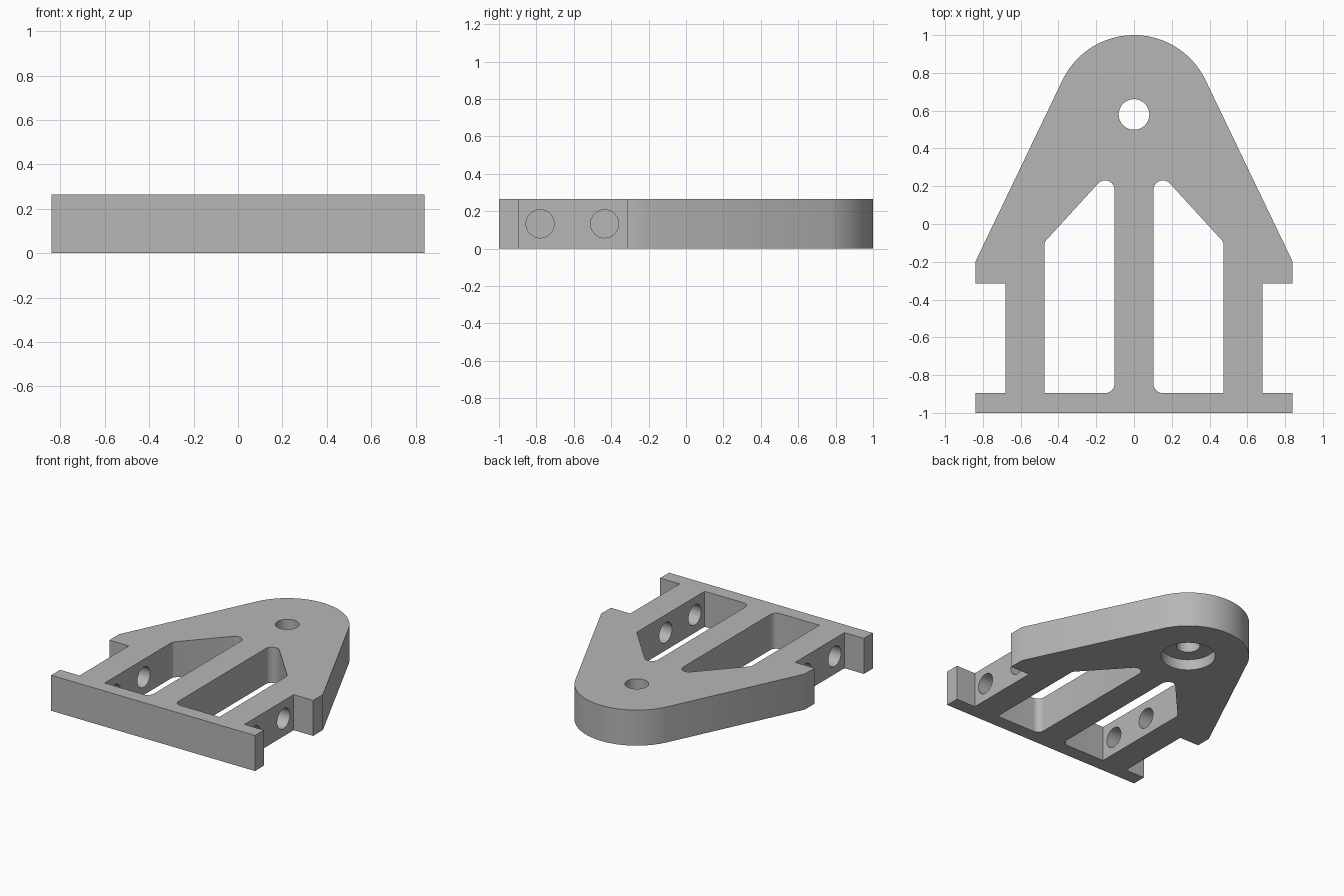
import bpy
import bmesh
from math import sin, cos, atan2, acos, hypot, tan, pi
from mathutils import Vector, Matrix

HEIGHT = 0.265
HALF = 0.84
EYE_Y, EYE_R = 0.58, 0.42

cube = bpy.data.objects.get("Cube")
if cube:
    bpy.data.objects.remove(cube, do_unlink=True)

grey = bpy.data.materials.new("grey_metal")
grey.use_nodes = True
colour = (0.47, 0.47, 0.47, 1)
grey.diffuse_color = colour
grey.node_tree.nodes["Principled BSDF"].inputs["Base Color"].default_value = colour


def add_object(name, bm):
    bmesh.ops.recalc_face_normals(bm, faces=bm.faces)
    mesh = bpy.data.meshes.new(name)
    bm.to_mesh(mesh)
    bm.free()
    mesh.materials.append(grey)
    obj = bpy.data.objects.new(name, mesh)
    bpy.context.collection.objects.link(obj)
    return obj


def prism(name, points, z0, z1):
    """Extrude a plan outline upwards."""
    bm = bmesh.new()
    face = bm.faces.new([bm.verts.new((x, y, z0)) for x, y in points])
    out = bmesh.ops.extrude_face_region(bm, geom=[face])
    verts = [v for v in out["geom"] if isinstance(v, bmesh.types.BMVert)]
    bmesh.ops.translate(bm, verts=verts, vec=(0, 0, z1 - z0))
    return add_object(name, bm)


def cylinder(name, centre, radius, length, axis="Z"):
    bm = bmesh.new()
    turn = Matrix.Rotation(pi / 2, 4, "Y") if axis == "X" else Matrix()
    bmesh.ops.create_cone(bm, cap_ends=True, segments=48, radius1=radius,
                          radius2=radius, depth=length,
                          matrix=Matrix.Translation(centre) @ turn)
    return add_object(name, bm)


def rounded(corners, steps=8):
    """Replace each (x, y, radius) corner by a tangent arc."""
    points = []
    for i, (x, y, r) in enumerate(corners):
        p = Vector((x, y))
        if r == 0:
            points.append(p)
            continue
        a = (Vector(corners[i - 1][:2]) - p).normalized()
        b = (Vector(corners[(i + 1) % len(corners)][:2]) - p).normalized()
        half = a.angle(b) / 2
        centre = p + (a + b).normalized() * r / sin(half)
        start = p + a * r / tan(half) - centre
        end = p + b * r / tan(half) - centre
        sweep = start.angle(end)
        for k in range(steps + 1):
            t = k / steps
            points.append(centre + (start * sin((1 - t) * sweep)
                                    + end * sin(t * sweep)) / sin(sweep))
    return points


# Plate outline: flanged base, notched sides, straight flanks, round eye end
side = [(HALF, -1), (HALF, -0.895), (0.68, -0.895),
        (0.68, -0.315), (HALF, -0.315), (HALF, -0.2)]
dy = -0.2 - EYE_Y
tangent = atan2(dy, HALF) + acos(EYE_R / hypot(HALF, dy))
arc = []
for k in range(41):
    angle = tangent + (pi - 2 * tangent) * k / 40
    arc.append((EYE_R * cos(angle), EYE_Y + EYE_R * sin(angle)))
outline = side + arc + [(-x, y) for x, y in reversed(side)]
bracket = prism("bracket_body", outline, 0, HEIGHT)

# Pivot hole with a shallow counterbore underneath
cutters = [cylinder("pivot_hole", (0, EYE_Y, HEIGHT / 2), 0.081, 1),
           cylinder("counterbore", (0, EYE_Y, -0.01), 0.187, 0.18)]

# Windows either side of the central spine, and cross holes in both rails
window = rounded([(0.103, -0.895, 0.05), (0.473, -0.895, 0),
                  (0.473, -0.095, 0.03), (0.103, 0.31, 0.05)])
for s, label in ((1, "left"), (-1, "right")):
    cutters.append(prism(label + "_window", [(s * x, y) for x, y in window],
                         -0.1, HEIGHT + 0.1))
    for y in (-0.78, -0.435):
        cutters.append(cylinder(label + "_rail_hole",
                                (s * 0.578, y, HEIGHT / 2), 0.075, 0.3, "X"))

# Apply the cuts, then discard the cutters
bpy.context.view_layer.objects.active = bracket
for cutter in cutters:
    cutter.hide_render = True
    mod = bracket.modifiers.new(cutter.name, "BOOLEAN")
    mod.operation = "DIFFERENCE"
    mod.solver = "EXACT"
    mod.object = cutter
    bpy.ops.object.modifier_apply(modifier=mod.name)
    bpy.data.objects.remove(cutter, do_unlink=True)

bpy.ops.object.select_all(action="DESELECT")
bracket.select_set(True)
bpy.ops.object.shade_smooth_by_angle(angle=pi / 6)
